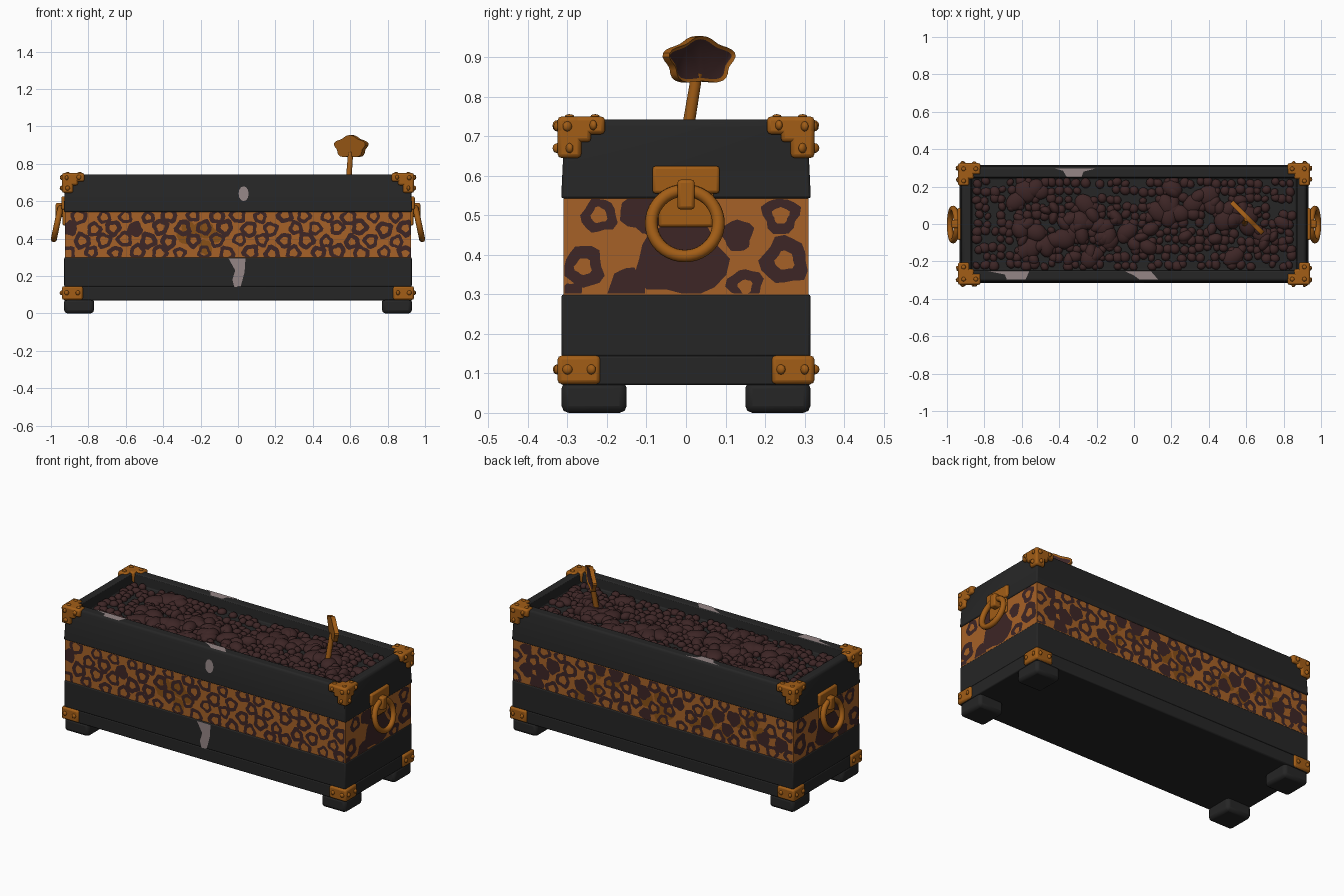
import bpy, bmesh, math, random
from mathutils import Vector, Matrix

random.seed(4)
cube = bpy.data.objects.get("Cube")
if cube:
    bpy.data.objects.remove(cube, do_unlink=True)


def material(name, *rgb):
    m = bpy.data.materials.new(name)
    m.use_nodes = True
    m.diffuse_color = (*rgb, 1)
    bsdf = m.node_tree.nodes["Principled BSDF"]
    bsdf.inputs["Base Color"].default_value = (*rgb, 1)
    bsdf.inputs["Roughness"].default_value = 0.8
    return m


charcoal = material("charcoal", 0.019, 0.019, 0.019)
amber = material("amber", 0.38, 0.12, 0.02)
dark_amber = material("dark amber", 0.25, 0.08, 0.008)
brown = material("dark brown", 0.047, 0.019, 0.019)
bronze = material("bronze", 0.36, 0.11, 0.008)
worn = material("worn grey", 0.3, 0.24, 0.24)
X, Y, Z = Vector((1, 0, 0)), Vector((0, 1, 0)), Vector((0, 0, 1))
CORNERS = [(sx, sy) for sx in (-1, 1) for sy in (-1, 1)]
made = []


def finish(name, bm, mats, bevel=0, closed=True):
    if closed:
        bmesh.ops.recalc_face_normals(bm, faces=bm.faces[:])
    me = bpy.data.meshes.new(name)
    bm.to_mesh(me)
    bm.free()
    for m in mats:
        me.materials.append(m)
    ob = bpy.data.objects.new(name, me)
    bpy.context.collection.objects.link(ob)
    if bevel:
        mod = ob.modifiers.new("Bevel", "BEVEL")
        mod.width, mod.segments, mod.limit_method = bevel, 2, "ANGLE"
    made.append(ob)
    return ob


def add_box(bm, lo, hi):
    lo, hi = Vector(lo), Vector(hi)
    mat = Matrix.Translation((lo + hi) / 2) @ Matrix.Diagonal((*(hi - lo), 1))
    bmesh.ops.create_cube(bm, size=1, matrix=mat)


def add_ball(bm, pos, radii, detail=2):
    mat = Matrix.Translation(pos) @ Matrix.Rotation(random.random() * 6, 4, "Z") @ Matrix.Diagonal((*radii, 1))
    bmesh.ops.create_icosphere(bm, subdivisions=detail, radius=1, matrix=mat)


def block(name, hx, hy, z0, z1, mat, bevel):
    bm = bmesh.new()
    add_box(bm, (-hx, -hy, z0), (hx, hy, z1))
    finish(name, bm, [mat], bevel)


# Body tiers
block("plinth", 0.931, 0.316, 0.07, 0.145, charcoal, 0.006)
block("lower_body", 0.929, 0.315, 0.142, 0.3, charcoal, 0.006)
block("patterned_band", 0.926, 0.31, 0.295, 0.546, amber, 0)

# Upper tier with a recessed top
bm = bmesh.new()
rings = []
for hx, hy, z in [(0.932, 0.316, 0.543), (0.922, 0.307, 0.73), (0.912, 0.299, 0.743),
                  (0.872, 0.25, 0.743), (0.865, 0.245, 0.68)]:
    rings.append([bm.verts.new((hx * a, hy * b, z)) for a, b in ((-1, -1), (1, -1), (1, 1), (-1, 1))])
for r, s in zip(rings, rings[1:]):
    for i in range(4):
        j = (i + 1) % 4
        bm.faces.new((r[i], r[j], s[j], s[i]))
bm.faces.new(rings[0])
bm.faces.new(rings[-1])
finish("upper_rim", bm, [charcoal], 0.006)

# Feet
bm = bmesh.new()
for sx, sy in CORNERS:
    add_box(bm, [min(sx * 0.77, sx * 0.93), min(sy * 0.15, sy * 0.315), 0],
            [max(sx * 0.77, sx * 0.93), max(sy * 0.15, sy * 0.315), 0.08])
finish("feet", bm, [charcoal], 0.018)

# Soil filling: small pebbles, then larger smooth clumps along a winding line
bm = bmesh.new()
for i in range(39):
    for j in range(11):
        if random.random() < 0.85:
            x = -0.835 + i * 0.044 + random.uniform(-0.01, 0.01)
            y = -0.22 + j * 0.044 + random.uniform(-0.01, 0.01)
            r = random.uniform(0.02, 0.029)
            add_ball(bm, (x, y, 0.685), (r, r * random.uniform(0.8, 1.1), 0.02))
for k in range(95):
    x = random.uniform(-0.64, 0.8)
    y = max(-0.19, min(0.19, 0.07 * math.sin(6 * x) + random.gauss(0, 0.09)))
    r = random.uniform(0.03, 0.065)
    add_ball(bm, (x, y, 0.688), (r, r * random.uniform(0.6, 0.9), random.uniform(0.024, 0.036)), 3)
finish("soil", bm, [brown])


# Painted pattern: flat faces lying just above a surface
def flat_face(bm, pts, n):
    f = bm.faces.new([bm.verts.new(p) for p in pts])
    f.normal_update()
    if f.normal.dot(n) < 0:
        f.normal_flip()


def spot(bm, n, u, off, limit, a, b, r, hole, stretch=1):
    count = 16
    p1, p2 = random.random() * 6, random.random() * 6

    def point(t, rad):
        rad *= 1 + 0.1 * math.sin(3 * t + p1) + 0.09 * math.sin(5 * t + p2)
        s = max(-limit, min(limit, a + rad * stretch * math.cos(t)))
        h = max(0.302, min(0.541, b + rad * math.sin(t)))
        return n * off + u * s + Z * h

    angles = [i * math.tau / count for i in range(count + 1)]
    if not hole:
        flat_face(bm, [point(t, r) for t in angles[:-1]], n)
        return
    for t, w in zip(angles, angles[1:]):
        flat_face(bm, [point(t, r), point(w, r), point(w, r * hole), point(t, r * hole)], n)


spots, patches = bmesh.new(), bmesh.new()
for n, solid in ((-Y, 0.04), (Y, 0.3)):
    for row in range(4):
        for col in range(16):
            a = -0.9 + col * 0.12 + (row % 2) * 0.06 + random.uniform(-0.012, 0.012)
            b = 0.325 + row * 0.065 + random.uniform(-0.008, 0.008)
            if abs(a) < 0.925:
                hole = 0 if random.random() < solid else random.uniform(0.42, 0.55)
                spot(spots, n, X, 0.3125, 0.924, a, b, random.uniform(0.036, 0.047), hole)
    for k in range(7 if n.y < 0 else 18):
        a = random.uniform(-0.36, -0.12) if n.y < 0 else random.uniform(-0.85, 0.5)
        spot(patches, n, X, 0.3113, 0.924, a, random.uniform(0.32, 0.52), random.uniform(0.03, 0.05), 0)
for n in (X, -X):
    for a, b, r, hole in [(0.24, 0.5, 0.047, 0.45), (0.25, 0.385, 0.06, 0.4), (-0.26, 0.37, 0.053, 0.4),
                          (-0.22, 0.5, 0.045, 0.45), (0.15, 0.32, 0.045, 0.4), (-0.15, 0.32, 0.045, 0),
                          (0.13, 0.45, 0.04, 0), (-0.11, 0.51, 0.055, 0), (-0.29, 0.3, 0.03, 0)]:
        spot(spots, n, Y, 0.9285, 0.308, a, b, r, hole)
    spot(spots, n, Y, 0.928, 0.308, -0.01, 0.39, 0.1, 0, 1.15)
finish("band_spots", spots, [brown], closed=False)
finish("band_patches", patches, [dark_amber], closed=False)

# Worn paint on the rim and front
bm = bmesh.new()
for pts in ([(-0.43, 0.298), (-0.2, 0.298), (-0.27, 0.28), (-0.28, 0.252), (-0.36, 0.252), (-0.38, 0.285)],
            [(-0.78, -0.252), (-0.56, -0.252), (-0.58, -0.298), (-0.68, -0.298), (-0.69, -0.27)],
            [(-0.05, -0.252), (0.09, -0.252), (0.13, -0.298), (0.03, -0.298), (0, -0.275)]):
    flat_face(bm, [(x, y, 0.7445) for x, y in pts], Z)
flat_face(bm, [(x, -0.3165, z) for x, z in ((-0.05, 0.293), (0.04, 0.293), (0.035, 0.22), (0.015, 0.145),
                                          (-0.02, 0.14), (-0.03, 0.18), (-0.015, 0.23))], -Y)
flat_face(bm, [(0.03 + 0.027 * math.cos(k * math.pi / 6), -0.3135 + 0.0019 * math.sin(k * math.pi / 6),
                0.64 + 0.04 * math.sin(k * math.pi / 6)) for k in range(12)], -Y)
finish("worn_paint", bm, [worn], closed=False)

# Corner brackets and their rivets
brackets, rivets = bmesh.new(), bmesh.new()
for sx, sy in CORNERS:
    def corner_box(dx, dy, z0, z1):
        x, y = sx * 0.941, sy * 0.325
        xi, yi = x - sx * dx, y - sy * dy
        add_box(brackets, (min(x, xi), min(y, yi), z0), (max(x, xi), max(y, yi), z1))

    corner_box(0.12, 0.06, 0.705, 0.75)
    corner_box(0.06, 0.12, 0.705, 0.75)
    corner_box(0.06, 0.06, 0.645, 0.75)
    corner_box(0.085, 0.085, 0.685, 0.75)
    corner_box(0.112, 0.108, 0.073, 0.145)
    for d, z in ((0.025, 0.725), (0.09, 0.728), (0.03, 0.67), (0.025, 0.11), (0.085, 0.11)):
        add_ball(rivets, (sx * 0.941, sy * (0.325 - d), z), (0.009, 0.013, 0.013))
        add_ball(rivets, (sx * (0.941 - d), sy * 0.325, z), (0.013, 0.009, 0.013))
    for dx, dy in ((0.03, 0.03), (0.095, 0.03), (0.03, 0.095)):
        add_ball(rivets, (sx * (0.941 - dx), sy * (0.325 - dy), 0.75), (0.012, 0.012, 0.006))
finish("corner_brackets", brackets, [bronze], 0.01)
finish("bracket_rivets", rivets, [bronze])

# Side handles: mounting plate, clasp and tilted ring
for sx, side in ((1, "left"), (-1, "right")):
    bm = bmesh.new()
    for x, hy, z0, z1 in ((0.945, 0.085, 0.555, 0.625), (0.938, 0.07, 0.47, 0.56), (0.975, 0.022, 0.515, 0.59)):
        add_box(bm, (min(sx * 0.91, sx * x), -hy, z0), (max(sx * 0.91, sx * x), hy, z1))
    finish(side + "_handle_mount", bm, [bronze], 0.008)
    bpy.ops.mesh.primitive_torus_add(location=(sx * 0.967, -0.003, 0.48), rotation=(0, sx * math.radians(78), 0),
                                     major_radius=0.085, minor_radius=0.016, major_segments=40, minor_segments=12)
    ring = bpy.context.object
    ring.name = side + "_handle_ring"
    ring.data.materials.append(bronze)
    made.append(ring)

# Small spade: stem and lobed head with a dark inset face
bm = bmesh.new()
start, end = Vector((0.588, -0.005, 0.66)), Vector((0.602, 0.028, 0.86))
axis = end - start
mat = Matrix.Translation((start + end) / 2) @ Z.rotation_difference(axis).to_matrix().to_4x4()
bmesh.ops.create_cone(bm, cap_ends=True, segments=14, radius1=0.016, radius2=0.014, depth=axis.length, matrix=mat)
finish("spade_stem", bm, [bronze])

bm = bmesh.new()
u, n = Vector((0.7, -0.7, 0)).normalized(), Vector((0.7, 0.7, 0)).normalized()
outline = []
for k in range(40):
    t = k * math.tau / 40
    r = 1 + 0.1 * math.cos(5 * (t - math.pi / 2))
    p = Vector((0.605, 0.033, 0.891)) - n * 0.012
    outline.append(bm.verts.new(p + u * 0.112 * r * math.cos(t) + Z * 0.057 * r * math.sin(t)))
base = bm.faces.new(outline)
ext = bmesh.ops.extrude_face_region(bm, geom=[base])
bmesh.ops.translate(bm, vec=n * 0.024, verts=[g for g in ext["geom"] if isinstance(g, bmesh.types.BMVert)])
bmesh.ops.recalc_face_normals(bm, faces=bm.faces[:])
front = [f for f in bm.faces if len(f.verts) > 4 and f.normal.dot(n) > 0.9]
bmesh.ops.inset_region(bm, faces=front, thickness=0.008, depth=-0.006)
for f in front:
    f.material_index = 1
finish("spade_head", bm, [bronze, brown])

# Shading
bpy.ops.object.select_all(action="DESELECT")
for ob in made:
    ob.select_set(True)
bpy.context.view_layer.objects.active = made[0]
bpy.ops.object.shade_smooth_by_angle(angle=math.radians(40))
